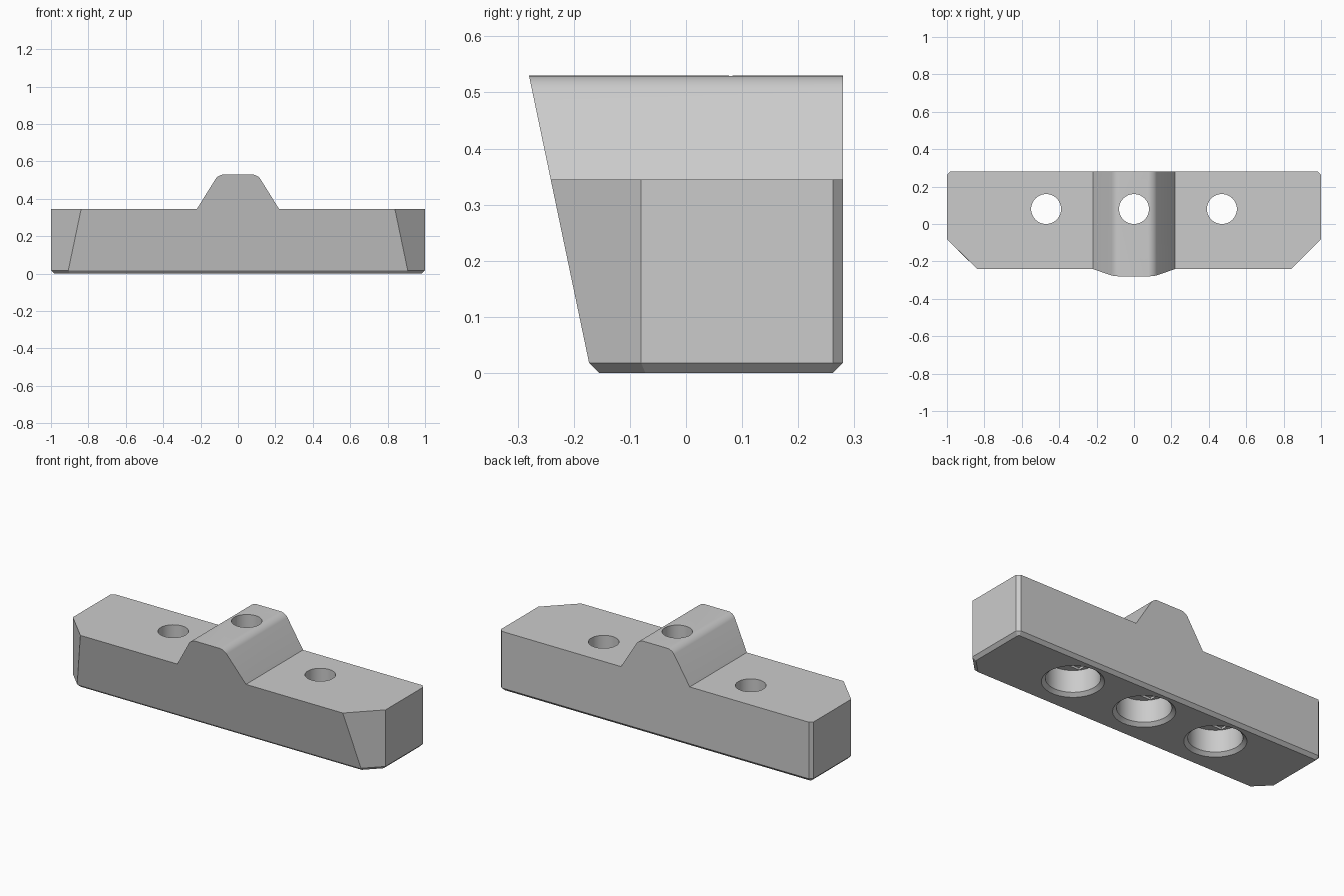
import bpy, bmesh, math
from mathutils import Vector

cube = bpy.data.objects.get("Cube")
if cube:
    bpy.data.objects.remove(cube, do_unlink=True)

grey = bpy.data.materials.new("plain grey")
grey.use_nodes = True
grey.diffuse_color = (0.6, 0.6, 0.6, 1)
grey.node_tree.nodes["Principled BSDF"].inputs["Base Color"].default_value = (0.6, 0.6, 0.6, 1)

BACK, CHAMFER = 0.28, 0.018


def front_y(z):
    """Depth of the leaning front face at a height."""
    return -0.169 - 0.209 * z


def make_object(name, bm):
    bmesh.ops.recalc_face_normals(bm, faces=bm.faces)
    mesh = bpy.data.meshes.new(name)
    bm.to_mesh(mesh)
    bm.free()
    mesh.materials.append(grey)
    obj = bpy.data.objects.new(name, mesh)
    bpy.context.collection.objects.link(obj)
    return obj


def slice_off(bm, normal, distance):
    """Cut away everything beyond a plane and cap the cut."""
    n = Vector(normal)
    point = n * (distance / n.length_squared)
    cut = bmesh.ops.bisect_plane(bm, geom=bm.verts[:] + bm.edges[:] + bm.faces[:],
                                 plane_co=point, plane_no=n, dist=1e-6, clear_outer=True)
    edges = [e for e in cut["geom_cut"] if isinstance(e, bmesh.types.BMEdge)]
    bmesh.ops.contextual_create(bm, geom=edges)


# Body: front outline carried to the back, with a leaning front
half = [(1, 0), (1, 0.345), (0.22, 0.345), (0.105, 0.53)]
outline = half + [(-x, z) for x, z in reversed(half)]
bm = bmesh.new()
front = [bm.verts.new((x, front_y(z), z)) for x, z in outline]
back = [bm.verts.new((x, BACK, z)) for x, z in outline]
bm.faces.new(front)
bm.faces.new(back)
for i in range(len(outline)):
    j = (i + 1) % len(outline)
    bm.faces.new((front[i], front[j], back[j], back[i]))
bmesh.ops.recalc_face_normals(bm, faces=bm.faces)

# Rounded shoulders of the central ridge
shoulders = [e for e in bm.edges if all(v.co.z > 0.5 for v in e.verts)
             and abs(e.verts[0].co.x - e.verts[1].co.x) < 0.01]
bmesh.ops.bevel(bm, geom=shoulders, offset=0.028, segments=6, profile=0.5, affect='EDGES')

# Corner cuts, then a chamfer round the bottom
r = math.sqrt(0.5)
corner, back_corner = 1.08 * r, (1 + BACK - CHAMFER) * r
sides = [(0, -1, 0.173), (0, 1, BACK)]
for s in (1, -1):
    slice_off(bm, (s * r, -r, 0), corner)
    slice_off(bm, (s * r, r, 0), back_corner)
    sides += [(s, 0, 1), (s * r, -r, corner), (s * r, r, back_corner)]
for nx, ny, d in sides:
    slice_off(bm, (nx, ny, -1), d - CHAMFER)
body = make_object("jaw_body", bm)


def bore_cutter(x, y):
    """Turned shape: flared mouth, wide bore, narrow through hole."""
    rings = [(0.18, -0.018), (0.14, CHAMFER), (0.14, 0.145), (0.08, 0.145), (0.08, 0.7)]
    bm = bmesh.new()
    count = 48
    loops = []
    for radius, z in rings:
        loops.append([bm.verts.new((x + radius * math.cos(a), y + radius * math.sin(a), z))
                      for a in (math.tau * k / count for k in range(count))])
    for low, high in zip(loops, loops[1:]):
        for k in range(count):
            m = (k + 1) % count
            bm.faces.new((low[k], low[m], high[m], high[k]))
    bm.faces.new(loops[0])
    bm.faces.new(loops[-1])
    return make_object("bore_cutter", bm)


def slot_cutter(x, y):
    """Shallow slot in the roof of the wide bore."""
    bm = bmesh.new()
    bmesh.ops.create_cube(bm, size=1)
    for v in bm.verts:
        v.co = Vector((x + v.co.x * 0.22, y + v.co.y * 0.166, 0.145 + v.co.z * 0.024))
    return make_object("slot_cutter", bm)


# Three bolt holes
bpy.context.view_layer.objects.active = body
for x in (-0.47, 0, 0.47):
    for cutter in (bore_cutter(x, 0.08), slot_cutter(x, 0.08)):
        cutter.hide_render = True
        mod = body.modifiers.new("bolt hole", 'BOOLEAN')
        mod.operation = 'DIFFERENCE'
        mod.solver = 'EXACT'
        mod.object = cutter
        bpy.ops.object.modifier_apply(modifier=mod.name)
        bpy.data.objects.remove(cutter, do_unlink=True)

bpy.ops.object.select_all(action='DESELECT')
body.select_set(True)
bpy.ops.object.shade_smooth_by_angle(angle=math.radians(25))
